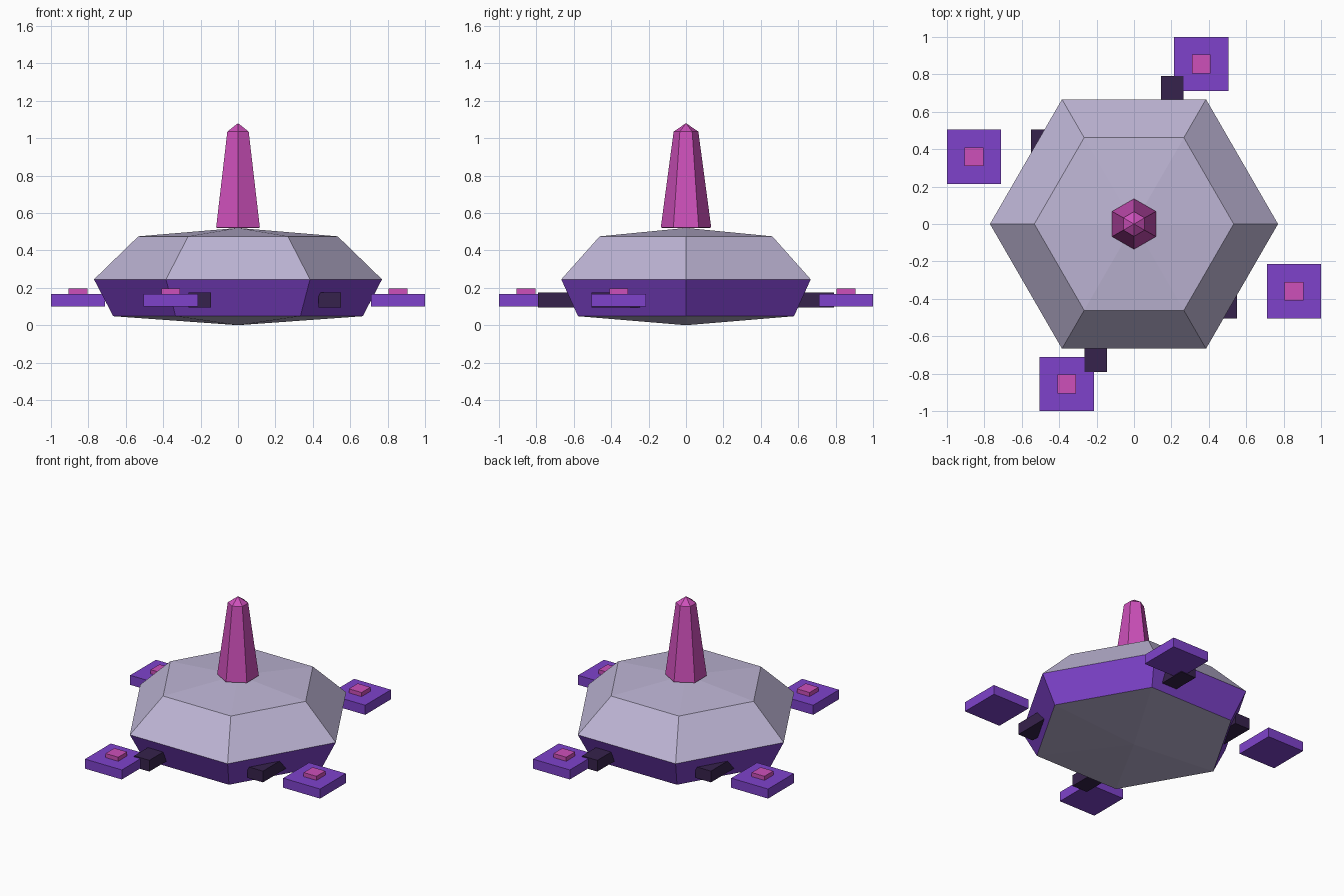
import bpy, bmesh, math

cube = bpy.data.objects.get("Cube")
if cube:
    bpy.data.objects.remove(cube, do_unlink=True)


def material(name, rgb):
    m = bpy.data.materials.new(name)
    m.use_nodes = True
    m.diffuse_color = (*rgb, 1)
    m.node_tree.nodes["Principled BSDF"].inputs["Base Color"].default_value = (*rgb, 1)
    return m


LAVENDER = material("lavender grey", (0.51, 0.46, 0.66))
PURPLE = material("violet", (0.21, 0.055, 0.60))
PINK = material("magenta", (0.61, 0.08, 0.49))
DARK = material("dark plum", (0.037, 0.016, 0.072))


def finish(name, bm, mats):
    bmesh.ops.recalc_face_normals(bm, faces=bm.faces)
    mesh = bpy.data.meshes.new(name)
    bm.to_mesh(mesh)
    bm.free()
    for m in mats:
        mesh.materials.append(m)
    obj = bpy.data.objects.new(name, mesh)
    bpy.context.collection.objects.link(obj)
    return obj


def hex_lathe(name, profile, turn, mats, band_mats):
    """Six-sided solid from (radius, z) rings; zero radius makes an apex."""
    bm = bmesh.new()
    rings = []
    for r, z in profile:
        angles = [turn + k * math.pi / 3 for k in range(6)] if r else [0]
        rings.append([bm.verts.new((r * math.cos(a), r * math.sin(a), z)) for a in angles])
    for low, high, mat in zip(rings, rings[1:], band_mats):
        for k in range(6):
            corners = [low[k % len(low)], low[(k + 1) % len(low)],
                       high[(k + 1) % len(high)], high[k % len(high)]]
            face = bm.faces.new(list(dict.fromkeys(corners)))
            face.material_index = mat
    return finish(name, bm, mats)


def box(name, centre, size, mat):
    bm = bmesh.new()
    bmesh.ops.create_cube(bm, size=1)
    for v in bm.verts:
        v.co = [c + p * s for c, p, s in zip(centre, v.co, size)]
    return finish(name, bm, [mat])


# Hull: violet lower band between pale shell and pale underside
hex_lathe("hull", [(0, 0), (0.667, 0.048), (0.77, 0.245), (0.533, 0.475), (0, 0.52)],
          0, [LAVENDER, PURPLE], [0, 1, 0, 0])

# Spire with pointed tip
hex_lathe("spire", [(0, 0.52), (0.135, 0.521), (0.066, 1.035), (0, 1.08)],
          math.pi / 6, [PINK], [0, 0, 0])

# Four arms, pods and pod lights in a quarter-turn pattern
for side in ("back", "right", "front", "left"):
    q = ("back", "right", "front", "left").index(side)

    def around(x, y, z):
        for _ in range(q):
            x, y = -y, x
        return x, y, z

    box(side + "_arm", around(0.205, 0.49, 0.135), (0.12, 0.6, 0.08), DARK)
    box(side + "_pod", around(0.36, 0.855, 0.134), (0.29, 0.29, 0.068), PURPLE)
    box(side + "_pod_light", around(0.36, 0.855, 0.182), (0.1, 0.1, 0.03), PINK)
